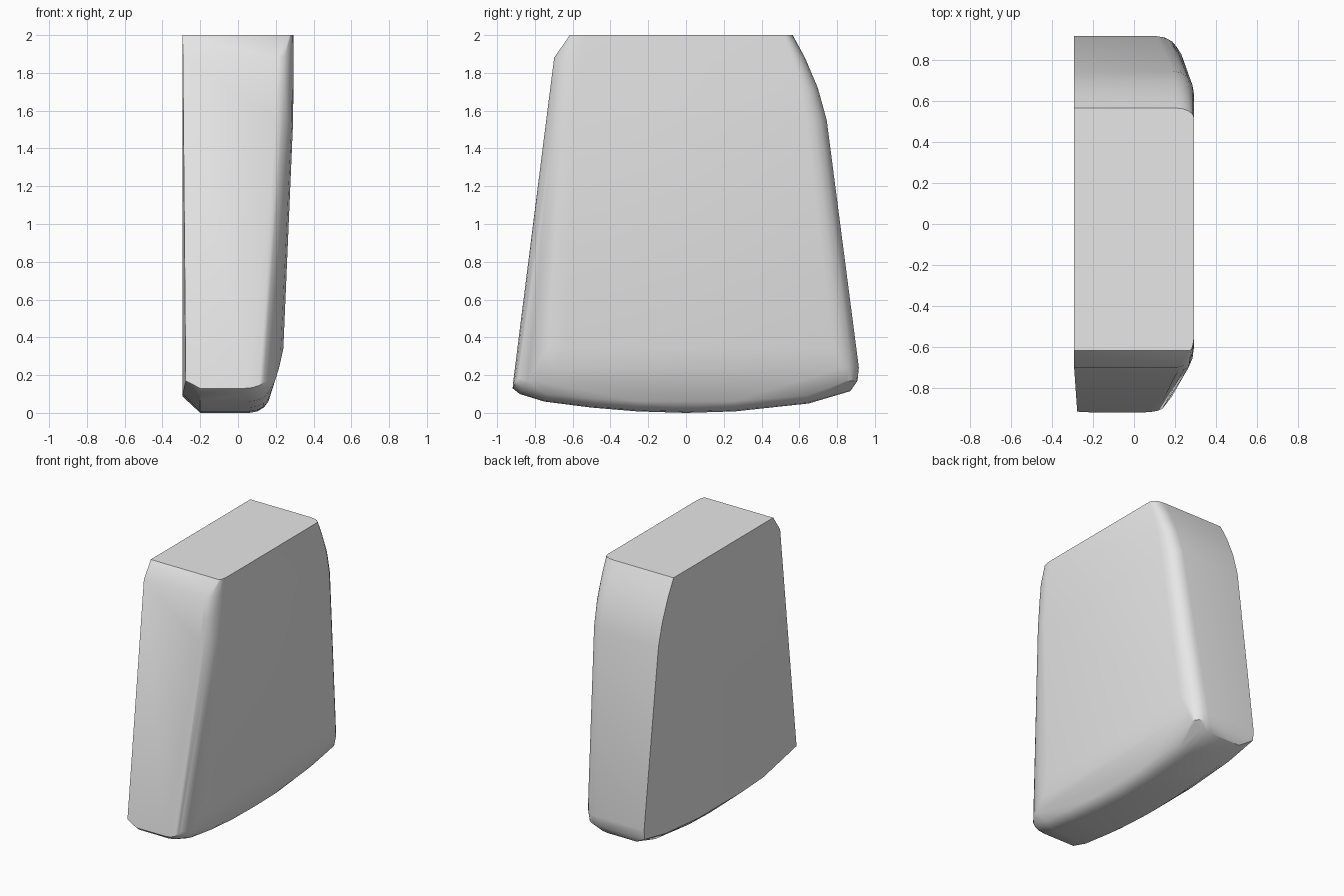
import bpy, bmesh, math

cube = bpy.data.objects.get("Cube")
if cube:
    bpy.data.objects.remove(cube, do_unlink=True)

LEFT = -0.293   # flat mating side


def rounded(a, b, steps=4):
    """Quarter-ellipse factors running from the first edge to the second."""
    for i in range(steps + 1):
        t = i / steps * math.pi / 2
        yield a * (1 - math.sin(t)), b * (1 - math.cos(t))


points = []

# Body: level sections with rounded corners on one side
# height, front, back, side, front corner (dx, dy), back corner (dx, dy)
levels = [
    (2.00, -0.615, 0.565, 0.293, 0.02, 0.09, 0.09, 0.05),
    (1.88, -0.698, 0.630, 0.293, 0.08, 0.12, 0.09, 0.07),
    (1.72, -0.718, 0.698, 0.293, 0.08, 0.13, 0.09, 0.09),
    (1.55, -0.740, 0.745, 0.292, 0.09, 0.14, 0.10, 0.11),
    (0.34, -0.893, 0.900, 0.240, 0.17, 0.26, 0.12, 0.12),
    (0.24, -0.905, 0.915, 0.218, 0.16, 0.20, 0.11, 0.09),
    (0.17, -0.914, 0.908, 0.196, 0.15, 0.12, 0.10, 0.06),
]
for z, front, back, side, fx, fy, bx, by in levels:
    for dx, dy in rounded(fx, fy):
        points.append((side - dx, front + dy, z))
    for dx, dy in rounded(bx, by):
        points.append((side - dx, back - dy, z))
    # Square left side, easing in slightly toward the front foot
    ease = 0.07 * max(0, -front - 0.68)
    points += [(LEFT, back, z), (LEFT, -0.68 if ease else front, z),
               (LEFT + ease, front, z)]

# Underside: shallow bow with a chamfered left edge and rounded right edge
bow = [(-0.918, 0.13), (-0.88, 0.10), (-0.75, 0.06), (-0.5, 0.028),
       (-0.26, 0.008), (0, 0), (0.26, 0.008), (0.65, 0.05), (0.87, 0.115)]
for y, z in bow:
    tuck = 0.04 * abs(y) ** 6
    points.append((-0.2, y, z))
    for dx, dz in rounded(0.11, 0.10):
        points.append((0.17 - tuck - dx, y * (1 - 0.3 * dz), z + dz * (1 - abs(y) / 2)))
    if y > -0.7:
        points.append((LEFT, y, z + 0.085 * (1 - 0.3 * abs(y))))

# Wrap the sections in one solid
bm = bmesh.new()
for p in points:
    bm.verts.new(p)
bmesh.ops.remove_doubles(bm, verts=bm.verts[:], dist=0.002)
bmesh.ops.convex_hull(bm, input=bm.verts[:])
loose = [v for v in bm.verts if not v.link_faces]
bmesh.ops.delete(bm, geom=loose, context='VERTS')
bmesh.ops.dissolve_limit(bm, angle_limit=math.radians(1.5),
                         verts=bm.verts[:], edges=bm.edges[:])
bmesh.ops.recalc_face_normals(bm, faces=bm.faces[:])

mesh = bpy.data.meshes.new("tapered_block")
bm.to_mesh(mesh)
bm.free()
block = bpy.data.objects.new("tapered_block", mesh)
bpy.context.collection.objects.link(block)

# Plain grey finish
grey = bpy.data.materials.new("light_grey")
grey.use_nodes = True
colour = (0.8, 0.8, 0.8, 1)
grey.diffuse_color = colour
grey.node_tree.nodes["Principled BSDF"].inputs["Base Color"].default_value = colour
mesh.materials.append(grey)

# Smooth rounded corners, keep hard edges crisp
bpy.ops.object.select_all(action='DESELECT')
block.select_set(True)
bpy.context.view_layer.objects.active = block
bpy.ops.object.shade_smooth_by_angle(angle=math.radians(35))
